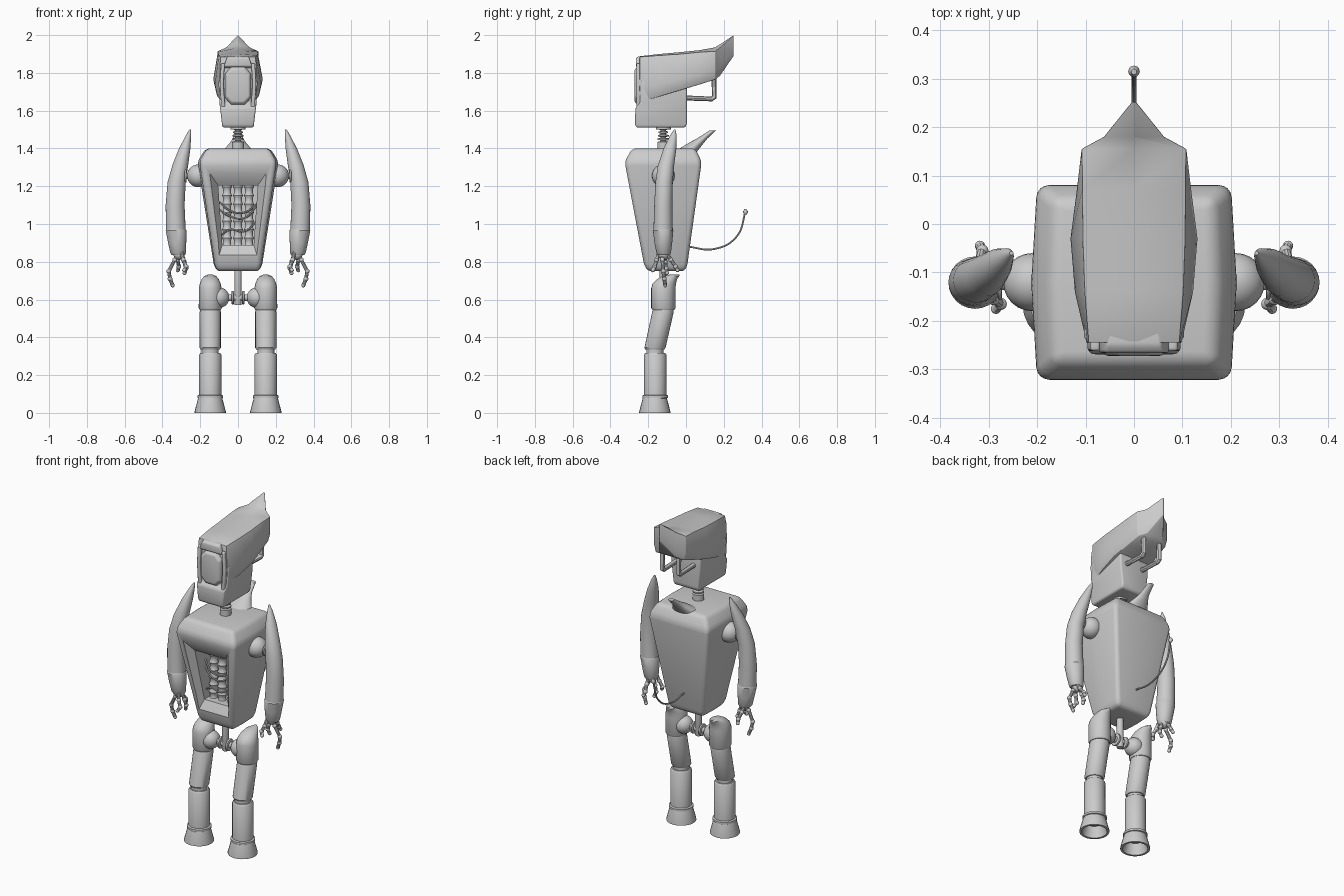
import bpy, bmesh, math
from mathutils import Vector

if "Cube" in bpy.data.objects:
    bpy.data.objects.remove(bpy.data.objects["Cube"])


def loft(name, rings, mirror=False, bevel=0, seg=3):
    """Skin a list of equal-length point rings and cap both ends."""
    bm = bmesh.new()
    vs = [[bm.verts.new(p) for p in r] for r in rings]
    n = len(vs[0])
    for a, b in zip(vs, vs[1:]):
        for i in range(n):
            j = (i + 1) % n
            bm.faces.new((a[i], a[j], b[j], b[i]))
    bm.faces.new(vs[0][::-1])
    bm.faces.new(vs[-1])
    bmesh.ops.recalc_face_normals(bm, faces=bm.faces)
    me = bpy.data.meshes.new(name)
    bm.to_mesh(me)
    bm.free()
    ob = bpy.data.objects.new(name, me)
    bpy.context.collection.objects.link(ob)
    if bevel:
        m = ob.modifiers.new("bevel", 'BEVEL')
        m.width, m.segments, m.angle_limit = bevel, seg, math.radians(25)
        m.limit_method = 'ANGLE'
    if mirror:
        ob.modifiers.new("mirror", 'MIRROR')
    return ob


def tube(name, secs, mirror=False, n=24):
    """Stack of horizontal ellipses (x, y, z, rx, ry)."""
    ang = [2 * math.pi * i / n for i in range(n)]
    return loft(name, [[(x + rx * math.cos(a), y + ry * math.sin(a), z) for a in ang]
                       for x, y, z, rx, ry in secs], mirror)


def lathe(name, x, y, prof, mirror=False, n=24):
    return tube(name, [(x, y, z, r, r) for r, z in prof], mirror, n)


def axle(name, x0, x1, y, z, r, mirror=False):
    """Short round rod along x."""
    ang = [2 * math.pi * i / 20 for i in range(20)]
    return loft(name, [[(x, y + r * math.cos(a), z + r * math.sin(a)) for a in ang]
                       for x in (x0, x1)], mirror, 0.004, 2)


def ball(name, loc, r, mirror=False):
    prof = [(r * math.sin(math.pi * t / 14), -r * math.cos(math.pi * t / 14)) for t in range(15)]
    prof = [(max(a, 0.001), loc[2] + b) for a, b in prof]
    return lathe(name, loc[0], loc[1], prof, mirror)


def pipe(name, pts, r, smooth=False):
    cu = bpy.data.curves.new(name, 'CURVE')
    cu.dimensions, cu.bevel_depth, cu.bevel_resolution, cu.use_fill_caps = '3D', r, 3, True
    if smooth:
        sp = cu.splines.new('BEZIER')
        sp.bezier_points.add(len(pts) - 1)
        for b, p in zip(sp.bezier_points, pts):
            b.co = p
            b.handle_left_type = b.handle_right_type = 'AUTO'
    else:
        sp = cu.splines.new('POLY')
        sp.points.add(len(pts) - 1)
        for b, p in zip(sp.points, pts):
            b.co = (*p, 1)
    ob = bpy.data.objects.new(name, cu)
    bpy.context.collection.objects.link(ob)
    return ob


# torso: tapered shell with slightly bowed sides
def torso_ring(z, hx, y0, y1, bow):
    m = (y0 + y1) / 2
    return [(-hx, y0, z), (hx, y0, z), (hx + bow, m, z), (hx, y1, z), (-hx, y1, z), (-hx - bow, m, z)]


torso = loft("torso_shell", [torso_ring(.75, .11, -.205, -.005, .004),
                             torso_ring(.79, .123, -.223, .008, .006),
                             torso_ring(1.33, .203, -.325, .083, .012),
                             torso_ring(1.40, .165, -.285, .05, .006)], bevel=.022, seg=4)


# front opening, sloped rim then deep cavity
def opening_ring(wt, zt, wb, zb, yt, yb):
    return [(-wt, yt, zt), (wt, yt, zt), (wb, yb, zb), (-wb, yb, zb)]


cut = loft("opening_cutter", [opening_ring(.16, 1.285, .105, .82, -.325, -.24),
                              opening_ring(.105, 1.205, .083, .89, -.265, -.205),
                              opening_ring(.105, 1.205, .083, .89, -.08, -.08)])
cut.hide_render = True
bo = torso.modifiers.new("opening", 'BOOLEAN')
bo.operation, bo.object = 'DIFFERENCE', cut

# ribbed columns and loose wires inside the opening
for x in (-.058, 0, .058):
    prof = [(.021 + .006 * math.sin(i * math.pi / 2) ** 2 * (i % 4 != 3), .87 + .36 * i / 32)
            for i in range(33)]
    lathe("inner_column", x, -.15, prof, n=16)
for za, zm, zb in ((1.12, 1.06, 1.11), (1.08, 1.03, 1.1), (.93, .96, 1.02)):
    pipe("inner_wire", [(-.104, -.17, za), (-.04, -.2, zm + .01), (.03, -.2, zm), (.104, -.17, zb)], .005, True)

# rear spout on the torso top
tube("rear_spout", [(0, .0, 1.385, .085, .06), (0, .025, 1.405, .065, .05), (0, .055, 1.43, .043, .04),
                    (0, .085, 1.452, .028, .028), (0, .142, 1.495, .018, .017)])

# power cord with plug
pipe("cord", [(0, .0, .882), (0, .15, .868), (0, .265, .93), (0, .31, 1.05), (0, .313, 1.08)], .005, True)
lathe("cord_plug", 0, .315, [(.006, 1.05), (.012, 1.06), (.012, 1.068), (.005, 1.08)], n=12)

# neck of stacked rings
neck = [(.032, 1.39), (.032, 1.435), (.018, 1.437)]
for i, r in enumerate((.032, .029, .026, .023)):
    z = 1.443 + i * .018
    neck += [(.015, z), (r, z + .003), (r, z + .010), (.015, z + .013)]
lathe("neck", 0, -.12, neck + [(.04, 1.5), (.04, 1.53)])


# head: overhanging upper shell ending in a rear point
def shell_ring(y, wt, wb, zt, ztc, zb, y2=None):
    y2 = y if y2 is None else y2
    zm, wm = zb + (zt - zb) * .3, max(wb, wt)
    return [(-wt, y, zt), (0, y, ztc), (wt, y, zt), (wm, y, zm), (wb * .9, y2, zb),
            (0, y2, zb), (-wb * .9, y2, zb), (-wm, y, zm)]


loft("head_shell", [shell_ring(-.245, .094, .098, 1.885, 1.888, 1.645),
                    shell_ring(-.14, .102, .122, 1.893, 1.9, 1.675),
                    shell_ring(-.03, .106, .131, 1.9, 1.91, 1.708),
                    shell_ring(.07, .107, .118, 1.91, 1.92, 1.738),
                    shell_ring(.155, .108, .106, 1.915, 1.935, 1.765),
                    shell_ring(.18, .062, .062, 1.935, 1.952, 1.785),
                    shell_ring(.252, .004, .004, 1.998, 2.0, 1.89)], bevel=.009, seg=2)


# lower head and jaw
def box_ring(z, w, y0, y1):
    return [(-w, y0, z), (w, y0, z), (w, y1, z), (-w, y1, z)]


loft("lower_head", [box_ring(1.51, .082, -.262, -.005), box_ring(1.53, .085, -.27, .005),
                    box_ring(1.615, .095, -.268, .005), box_ring(1.64, .098, -.245, .005),
                    box_ring(1.76, .104, -.24, .005)], bevel=.01)
loft("brow", [box_ring(1.825, .068, -.245, -.2), box_ring(1.835, .075, -.266, -.2),
              box_ring(1.878, .06, -.266, -.2), box_ring(1.888, .055, -.25, -.2)], bevel=.006)

# raised side rails framing the face
for_rail = [[(x, y, z) for x, y in ((a, -.235), (a, -.262), (b, -.262), (b, -.235))]
            for z, a, b in ((1.6, .066, .088), (1.74, .077, .096), (1.85, .07, .09))]
loft("face_rail", for_rail, mirror=True, bevel=.006)


# elongated hexagonal eye
def eye_ring(y, s):
    return [(x * s, y, 1.732 + z * s) for x, z in ((-.035, .1), (.035, .1), (.068, .065), (.068, -.065),
                                                   (.035, -.1), (-.035, -.1), (-.068, -.065), (-.068, .065))]


loft("eye", [eye_ring(-.23, 1), eye_ring(-.258, 1), eye_ring(-.272, .86)], bevel=.005, seg=2)

for s in (1, -1):
    # bent pipes behind the head
    x = s * .055
    pipe("head_pipe", [(x, -.02, 1.668), (x, .135, 1.662), (x, .15, 1.672), (x, .147, 1.79)], .014)
    # hands: jointed fingers
    for f in ([(.322, -.125, .84), (.335, -.125, .81), (.366, -.12, .75), (.36, -.115, .71), (.346, -.11, .675)],
              [(.30, -.14, .86), (.29, -.155, .81), (.275, -.165, .775), (.285, -.175, .755)],
              [(.325, -.105, .85), (.32, -.08, .81), (.313, -.055, .775), (.318, -.045, .755)],
              [(.30, -.115, .85), (.285, -.11, .80), (.275, -.105, .765), (.283, -.10, .74)]):
        pts = [(s * a, b, c) for a, b, c in f]
        pipe("finger", pts, .010)
        for p in pts[1:-1]:
            ball("knuckle", p, .0125)
        ball("fingertip", pts[-1], .0105)

# shoulders
ball("shoulder_ball", (.21, -.12, 1.255), .06, True)
axle("shoulder_axle", .25, .31, -.12, 1.255, .016, True)
axle("shoulder_disc", .272, .282, -.12, 1.255, .036, True)

# arms: horn-tipped upper piece and tapered cuff
tube("arm", [(.253, -.06, 1.5, .004, .004), (.262, -.067, 1.47, .014, .017), (.282, -.085, 1.40, .03, .034),
             (.306, -.106, 1.31, .042, .043), (.325, -.116, 1.22, .048, .046), (.333, -.12, 1.10, .05, .048),
             (.329, -.121, .968, .052, .051)], True)
tube("arm_cuff", [(.328, -.121, .972, .052, .05), (.328, -.121, .965, .055, .054), (.322, -.12, .90, .048, .047),
                  (.317, -.118, .845, .041, .038), (.316, -.118, .835, .034, .032)], True)
ball("palm", (.312, -.118, .84), .03, True)

# pelvis
axle("pelvis_bar", -.09, .09, -.12, .61, .018)
axle("pelvis_disc", .022, .034, -.12, .61, .036, True)
lathe("pelvis_post", 0, -.12, [(.017, .57), (.019, .575), (.019, .76)])
ball("hip_ball", (.1, -.12, .61), .054, True)

# legs
L = .147
tube("hip_cap", [(L, -.12, .545, .056, .058), (L, -.12, .555, .061, .064), (L, -.12, .66, .06, .064),
                 (L, -.115, .685, .055, .062), (L, -.1, .708, .045, .053), (L, -.08, .724, .032, .044),
                 (L, -.06, .732, .012, .026)], True)
tube("thigh", [(L, -.12, .56, .05, .05), (L, -.122, .535, .056, .057), (L, -.164, .345, .056, .056),
               (L, -.165, .335, .05, .05)], True)
lathe("knee", L, -.165, [(.045, .30), (.045, .35)], True)
lathe("shin", L, -.163, [(.052, .318), (.059, .308), (.059, .08)], True)
lathe("ankle_ring", L, -.163, [(.06, .076), (.068, .08), (.068, .092), (.06, .096)], True)
lathe("foot", L, -.165, [(.055, .085), (.064, .078), (.083, .006), (.083, 0), (.07, 0), (.054, .065)], True)

# bake modifiers and smooth while keeping edges sharp
for o in bpy.context.scene.objects:
    o.select_set(True)
bpy.context.view_layer.objects.active = torso
bpy.ops.object.convert(target='MESH')
bpy.data.objects.remove(cut, do_unlink=True)
bpy.ops.object.shade_smooth_by_angle(angle=math.radians(35))
